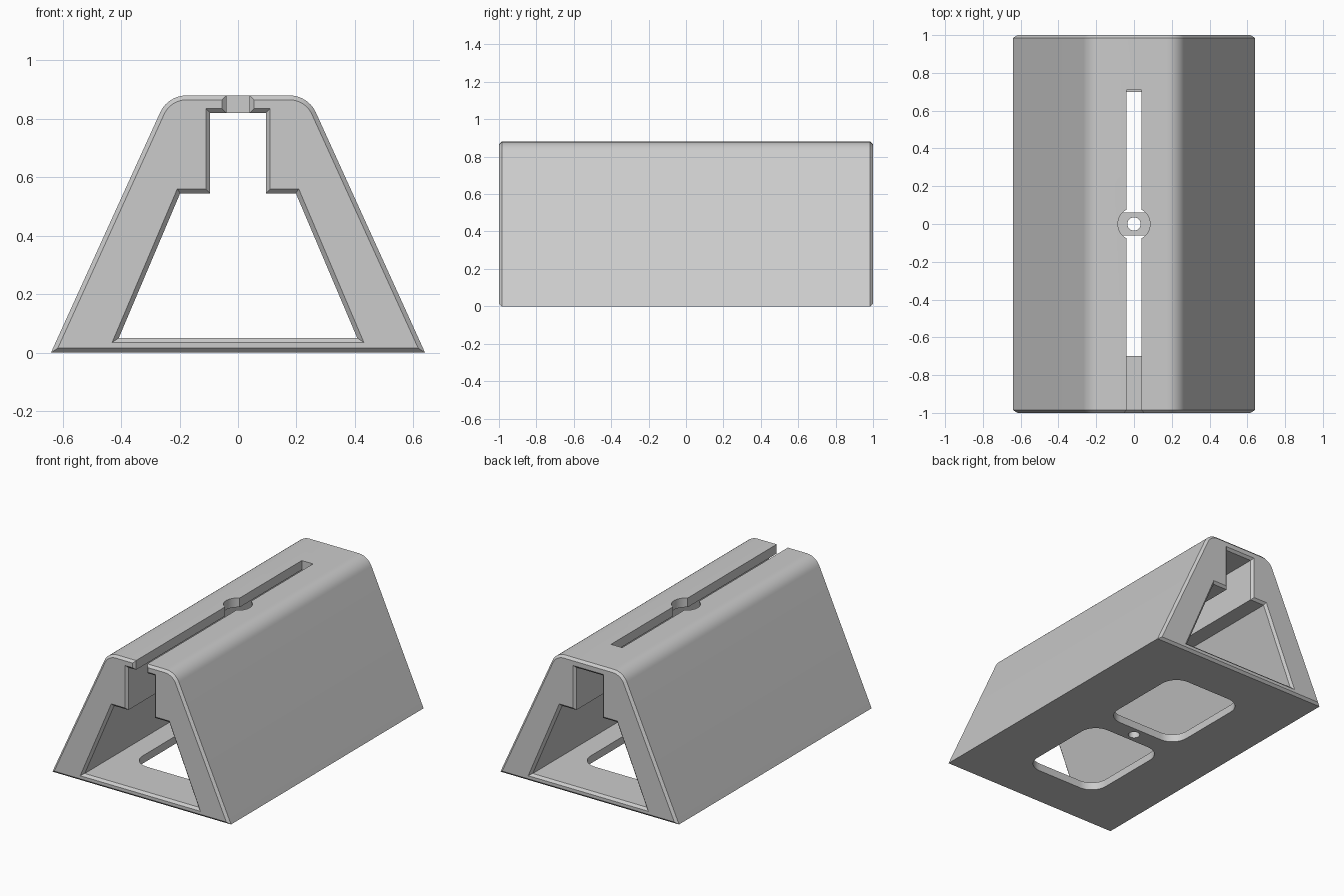
import bpy, bmesh, math
from mathutils import Vector

cube = bpy.data.objects.get("Cube")
if cube:
    bpy.data.objects.remove(cube, do_unlink=True)

grey = bpy.data.materials.new("light grey")
grey.use_nodes = True
colour = (0.6, 0.6, 0.6, 1)
grey.diffuse_color = colour
grey.node_tree.nodes["Principled BSDF"].inputs["Base Color"].default_value = colour


def normal(a, b):
    """Outward normal of an edge in a counter-clockwise outline."""
    d = (b - a).normalized()
    return Vector((d.y, -d.x))


def corner_normals(pts, i):
    return normal(pts[i - 1], pts[i]), normal(pts[i], pts[(i + 1) % len(pts)])


def offset(pts, dist):
    """Grow (or shrink) an outline by a mitred distance."""
    out = []
    for i, p in enumerate(pts):
        n, m = corner_normals(pts, i)
        out.append(p + (n + m) * dist / (1 + n.dot(m)))
    return out


def rounded(pts, radii, steps=10):
    """Replace convex corners by arcs."""
    out = []
    for i, (p, r) in enumerate(zip(pts, radii)):
        if not r:
            out.append(p)
            continue
        n, m = corner_normals(pts, i)
        centre = p - (n + m) * r / (1 + n.dot(m))
        start, turn = math.atan2(n.y, n.x), math.acos(n.dot(m))
        for k in range(steps + 1):
            a = start + turn * k / steps
            out.append(centre + Vector((math.cos(a), math.sin(a))) * r)
    return out


def outline(*coords):
    return [Vector(c) for c in coords]


def mirrored(*right):
    """Close a right-hand half outline, given from bottom to top."""
    return outline(*right, *[(-x, z) for x, z in reversed(right)])


def rectangle(x0, x1, y0, y1):
    return outline((x0, y0), (x1, y0), (x1, y1), (x0, y1))


def loft(name, sections, upright=False):
    """Skin outlines stacked along y, or along z when upright."""
    bm = bmesh.new()
    rings = [[bm.verts.new((p.x, p.y, d) if upright else (p.x, d, p.y)) for p in pts]
             for d, pts in sections]
    for a, b in zip(rings, rings[1:]):
        for i in range(len(a)):
            j = (i + 1) % len(a)
            bm.faces.new((a[i], a[j], b[j], b[i]))
    bm.faces.new(rings[0])
    bm.faces.new(rings[-1])
    bmesh.ops.recalc_face_normals(bm, faces=bm.faces)
    mesh = bpy.data.meshes.new(name)
    bm.to_mesh(mesh)
    bm.free()
    mesh.materials.append(grey)
    ob = bpy.data.objects.new(name, mesh)
    bpy.context.collection.objects.link(ob)
    return ob


def circle(r, n=48):
    return [Vector((math.cos(t), math.sin(t))) * r
            for t in (2 * math.pi * k / n for k in range(n))]


CH = 0.015      # chamfer on both ends
OVER = 0.02     # cutter overshoot

# Body: trapezoid with rounded shoulders and chamfered ends
shell = rounded(mirrored((0.64, 0), (0.24, 0.88)), (0, 0.1, 0.1, 0))
small = offset(shell, -CH)
body = loft("wedge_body", [(-1, small), (CH - 1, shell), (1 - CH, shell), (1, small)])

# Stepped tunnel, flared at both ends
tunnel = mirrored((0.408, 0.05), (0.198, 0.545), (0.095, 0.545), (0.095, 0.82))
flare = offset(tunnel, CH + OVER)
cutters = [loft("tunnel_cutter", [(-1 - OVER, flare), (CH - 1, tunnel),
                                  (1 - CH, tunnel), (1 + OVER, flare)])]

# Top slot, open and flared at the front
slot = rectangle(-0.04, 0.04, 0.79, 0.95)
cutters.append(loft("slot_cutter", [(-1 - OVER, offset(slot, CH + OVER)),
                                    (CH - 1, slot), (0.71, slot)]))

# Round opening in the middle of the slot, and screw hole in the floor
for name, r, low, high in (("round_opening_cutter", 0.085, 0.78, 0.96),
                           ("screw_hole_cutter", 0.035, -0.1, 0.2)):
    cutters.append(loft(name, [(low, circle(r)), (high, circle(r))], True))

# Two rounded windows in the floor
for y0, y1 in ((-0.7, -0.06), (0.06, 0.7)):
    window = rounded(rectangle(-0.27, 0.27, y0, y1), [0.11] * 4)
    cutters.append(loft("floor_window_cutter", [(-0.1, window), (0.2, window)], True))

bpy.ops.object.select_all(action="DESELECT")
bpy.context.view_layer.objects.active = body
body.select_set(True)
for cutter in cutters:
    cutter.hide_render = True
    mod = body.modifiers.new(cutter.name, "BOOLEAN")
    mod.operation = "DIFFERENCE"
    mod.solver = "EXACT"
    mod.object = cutter
    bpy.ops.object.modifier_apply(modifier=mod.name)
    bpy.data.objects.remove(cutter, do_unlink=True)

bpy.ops.object.shade_smooth_by_angle(angle=math.radians(25))
